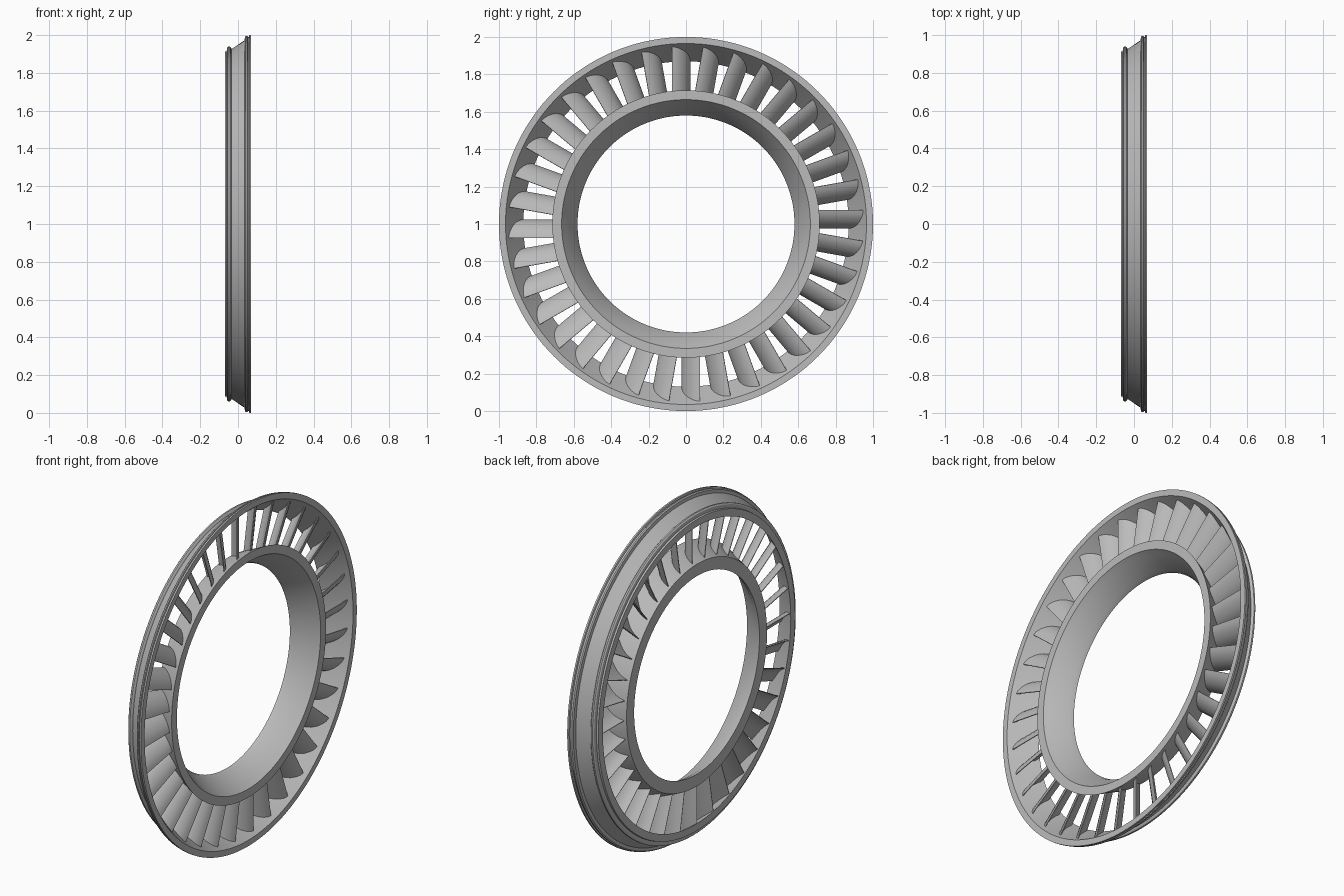
import bpy, bmesh, math
from mathutils import Vector, Matrix

if "Cube" in bpy.data.objects:
    bpy.data.objects.remove(bpy.data.objects["Cube"], do_unlink=True)

SEGMENTS = 144
BLADES = 36
CENTRE = Vector((0, 0, 1))

metal = bpy.data.materials.new("Plain grey metal")
metal.use_nodes = True
grey = (0.5, 0.5, 0.5, 1)
metal.diffuse_color = grey
metal.node_tree.nodes["Principled BSDF"].inputs["Base Color"].default_value = grey


def finish(name, bm, angle):
    bmesh.ops.recalc_face_normals(bm, faces=bm.faces)
    mesh = bpy.data.meshes.new(name)
    bm.to_mesh(mesh)
    bm.free()
    mesh.materials.append(metal)
    obj = bpy.data.objects.new(name, mesh)
    bpy.context.collection.objects.link(obj)
    bpy.ops.object.select_all(action='DESELECT')
    obj.select_set(True)
    bpy.context.view_layer.objects.active = obj
    bpy.ops.object.shade_smooth_by_angle(angle=math.radians(angle))
    return obj


def lathe(name, profile):
    """Revolve a closed (x, radius) profile about the x axis."""
    bm = bmesh.new()
    rings = []
    for i in range(SEGMENTS):
        a = math.tau * i / SEGMENTS
        rings.append([bm.verts.new(CENTRE + Vector((x, r * math.sin(a), r * math.cos(a))))
                      for x, r in profile])
    n = len(profile)
    for i in range(SEGMENTS):
        a, b = rings[i], rings[(i + 1) % SEGMENTS]
        for j in range(n):
            k = (j + 1) % n
            bm.faces.new((a[j], a[k], b[k], b[j]))
    return finish(name, bm, 25)


# Conical walls of the annular passage
def hub_radius(x):
    return 0.6825 + 0.46 * x


def casing_radius(x):
    return 0.9175 + 0.68 * x


# Inner hub with a flared bore
lathe("inner_hub", [(-0.07, 0.58), (-0.045, 0.588), (0.04, 0.645), (0.07, 0.665),
                    (0.07, hub_radius(0.07)), (-0.07, hub_radius(-0.07))])

# Outer casing with a bead at the narrow end and a lip at the wide end
lathe("outer_casing", [(-0.07, casing_radius(-0.07)), (-0.07, 0.912), (-0.06, 0.914),
                       (-0.058, 0.933), (-0.052, 0.94), (-0.043, 0.94), (-0.037, 0.934),
                       (-0.034, 0.926), (0.034, 0.972), (0.037, 0.99), (0.043, 0.996),
                       (0.05, 0.996), (0.052, 0.991), (0.057, 0.991), (0.06, 1.0),
                       (0.07, 1.0), (0.07, casing_radius(0.07))])

# Curved vane section: camber line (x, tangential) thickened into a closed loop
camber = [Vector(p) for p in [(0.046, -0.075), (0.037, -0.056), (0.024, -0.035),
                              (0.007, -0.014), (-0.013, 0.003), (-0.034, 0.014),
                              (-0.056, 0.021)]]
last = len(camber) - 1
upper, lower = [], []
for i, p in enumerate(camber):
    d = (camber[min(i + 1, last)] - camber[max(i - 1, 0)]).normalized()
    half = 0.002 + 0.005 * math.sin(math.pi * (i / last) ** 0.7)
    side = Vector((-d.y, d.x)) * half
    upper.append(p + side)
    lower.append(p - side)
section = upper + lower[::-1]

# Ring of vanes, their ends sunk into hub and casing
bm = bmesh.new()
for b in range(BLADES):
    turn = Matrix.Rotation(-math.tau * b / BLADES, 3, 'X')
    loops = []
    for wall, sink in ((hub_radius, -0.008), (casing_radius, 0.008)):
        loop = []
        for x, t in section:
            r = wall(x) + sink
            loop.append(bm.verts.new(CENTRE + turn @ Vector((x, t, math.sqrt(r * r - t * t)))))
        loops.append(loop)
    root, tip = loops
    n = len(section)
    for j in range(n):
        k = (j + 1) % n
        bm.faces.new((root[j], root[k], tip[k], tip[j]))
    bm.faces.new(root)
    bm.faces.new(tip)
finish("guide_vanes", bm, 40)
